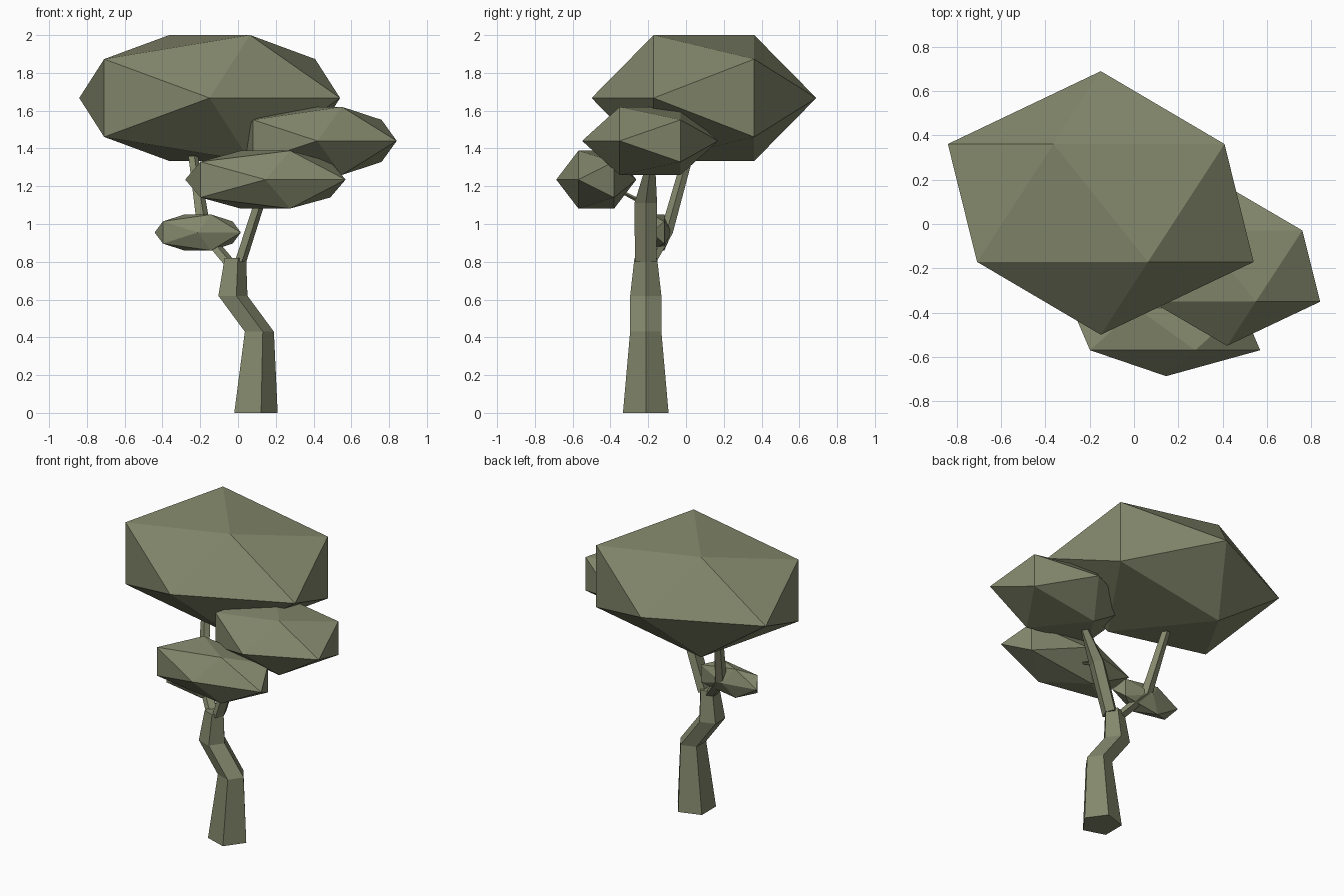
import bpy
import bmesh
from math import cos, sin, tau, radians
from mathutils import Matrix, Vector

cube = bpy.data.objects.get("Cube")
if cube:
    bpy.data.objects.remove(cube, do_unlink=True)

# One muted olive colour for the whole tree
olive = bpy.data.materials.new("muted_olive")
olive.use_nodes = True
colour = (0.23, 0.245, 0.15, 1)
olive.diffuse_color = colour
shader = olive.node_tree.nodes["Principled BSDF"]
shader.inputs["Base Color"].default_value = colour
shader.inputs["Roughness"].default_value = 0.9


def finish(name, bm):
    bmesh.ops.recalc_face_normals(bm, faces=bm.faces)
    mesh = bpy.data.meshes.new(name)
    bm.to_mesh(mesh)
    bm.free()
    mesh.materials.append(olive)
    obj = bpy.data.objects.new(name, mesh)
    bpy.context.collection.objects.link(obj)
    return obj


def foliage(name, centre, radii):
    """Stretched icosahedron with its poles along y."""
    bm = bmesh.new()
    place = (Matrix.Translation(centre) @ Matrix.Diagonal((*radii, 1))
             @ Matrix.Rotation(radians(90), 4, "X"))
    bmesh.ops.create_icosphere(bm, subdivisions=1, radius=1, matrix=place)
    return finish(name, bm)


def limb(name, stations):
    """Five-sided tapering limb through (x, y, z, x radius, y radius)."""
    bm = bmesh.new()
    rings = []
    for x, y, z, rx, ry in stations:
        rings.append([bm.verts.new((x + rx * cos(tau * i / 5), y + ry * sin(tau * i / 5), z))
                      for i in range(5)])
    for low, high in zip(rings, rings[1:]):
        for i in range(5):
            j = (i + 1) % 5
            bm.faces.new((low[i], low[j], high[j], high[i]))
    bm.faces.new(rings[0][::-1])
    bm.faces.new(rings[-1])
    return finish(name, bm)


# Crooked trunk, carrying on into the branch on the left
limb("trunk", [
    (0.083, -0.213, 0, 0.127, 0.127),
    (0.105, -0.213, 0.43, 0.085, 0.087),
    (-0.035, -0.213, 0.62, 0.085, 0.087),
    (-0.02, -0.213, 0.82, 0.063, 0.063),
])
limb("left_branch", [
    (0.01, -0.213, 0.80, 0.034, 0.06),
    (0.11, -0.213, 1.11, 0.032, 0.063),
    (0.25, -0.185, 1.33, 0.025, 0.022),
])

# Branch rising through the small clump to the crown
limb("right_branch", [
    (-0.045, -0.2, 0.79, 0.04, 0.04),
    (-0.18, -0.105, 0.95, 0.04, 0.036),
    (-0.24, 0.01, 1.36, 0.028, 0.03),
])

# Thin twig to the front clump
limb("front_twig", [
    (0.11, -0.2, 1.10, 0.022, 0.03),
    (0.12, -0.42, 1.21, 0.015, 0.015),
])

# Leaf clumps
foliage("crown_foliage", (-0.15, 0.095, 1.667), (0.772, 0.595, 0.392))
foliage("left_foliage", (0.42, -0.19, 1.44), (0.47, 0.36, 0.212))
foliage("front_foliage", (0.145, -0.475, 1.235), (0.475, 0.212, 0.18))
foliage("right_foliage", (-0.213, -0.15, 0.955), (0.255, 0.078, 0.112))
